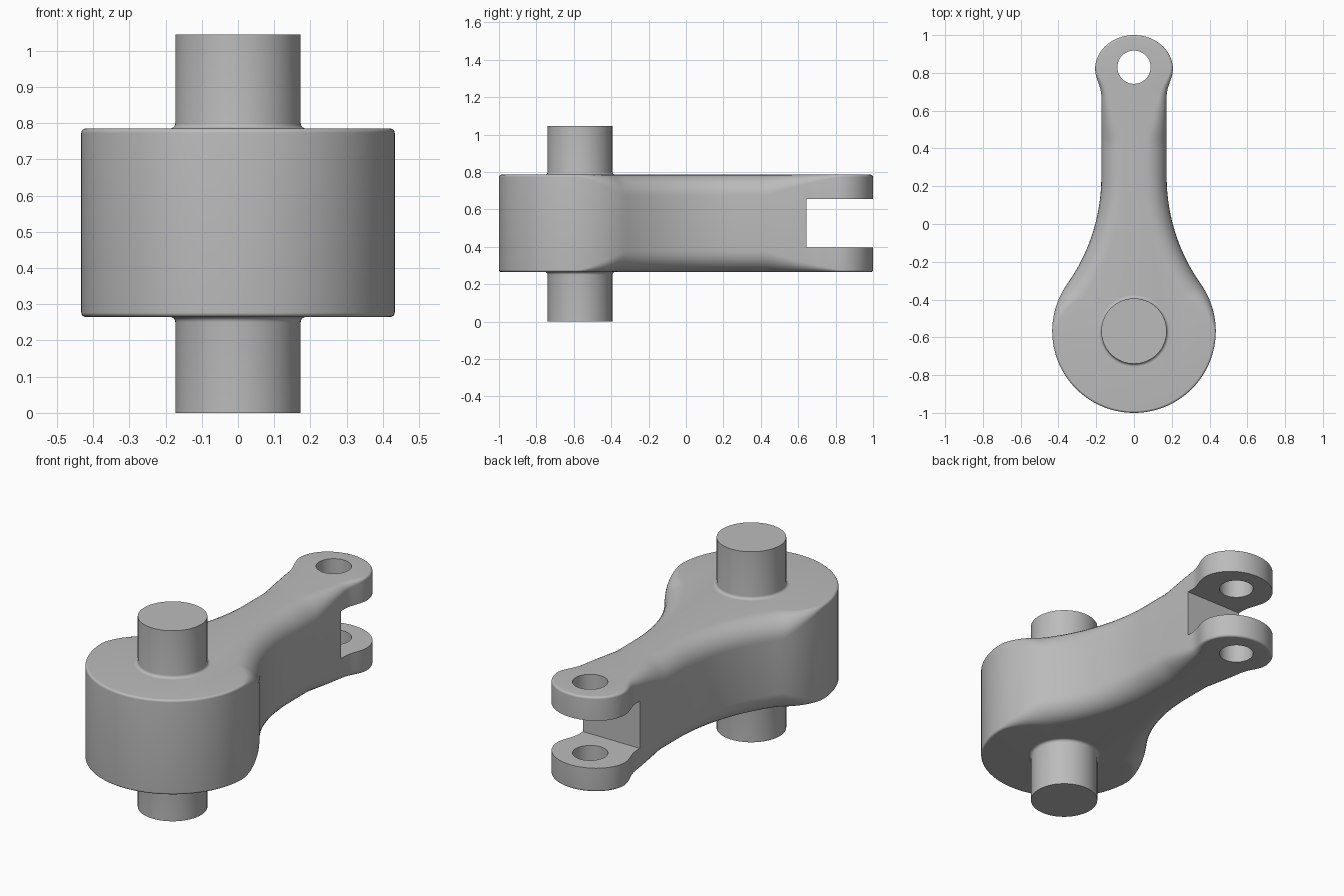
import bpy
import bmesh
from math import sin, cos, pi, sqrt, atan2, radians

cube = bpy.data.objects.get("Cube")
if cube:
    bpy.data.objects.remove(cube)

HEAD_Y, HEAD_R = -0.567, 0.433
ARM_W, EYE_Y, HOLE_R = 0.173, 0.83, 0.088
BOTTOM, TOP, HEIGHT = 0.265, 0.785, 1.045
EDGE = 0.012

steel = bpy.data.materials.new("steel grey")
steel.use_nodes = True
steel.diffuse_color = (0.5, 0.5, 0.5, 1)
steel.node_tree.nodes["Principled BSDF"].inputs["Base Color"].default_value = (0.5, 0.5, 0.5, 1)


def make_object(name, bm):
    bmesh.ops.recalc_face_normals(bm, faces=bm.faces)
    mesh = bpy.data.meshes.new(name)
    bm.to_mesh(mesh)
    bm.free()
    mesh.materials.append(steel)
    obj = bpy.data.objects.new(name, mesh)
    bpy.context.collection.objects.link(obj)
    return obj


def cutter(obj):
    obj.hide_render = True
    obj.hide_viewport = True
    obj.display_type = 'WIRE'
    return obj


def smooth(obj):
    bpy.ops.object.select_all(action='DESELECT')
    obj.select_set(True)
    bpy.context.view_layer.objects.active = obj
    bpy.ops.object.shade_smooth_by_angle(angle=radians(30))


def half_outline():
    """Right half of the link outline: head, flared neck, arm, rounded eye."""
    neck_y = 0.25
    d = neck_y - HEAD_Y
    big = (ARM_W**2 + d**2 - HEAD_R**2) / (2 * (HEAD_R - ARM_W))
    cx = ARM_W + big
    a = atan2(d, cx)
    pts = []
    for i in range(41):
        t = -pi / 2 + (a + pi / 2) * i / 40
        pts.append((HEAD_R * cos(t), HEAD_Y + HEAD_R * sin(t)))
    for i in range(1, 25):
        t = pi + a * (1 - i / 24)
        pts.append((cx + big * cos(t), neck_y + big * sin(t)))
    for i in range(1, 17):
        pts.append((ARM_W, neck_y + 0.43 * i / 16))
    # Eased flare from the arm into the eye
    for i in range(1, 9):
        s = i / 8
        pts.append((ARM_W + 0.033 * s * s * (3 - 2 * s), 0.68 + 0.14 * s))
    for i in range(1, 25):
        t = pi / 2 * i / 24
        pts.append((0.206 * cos(t), 0.82 + 0.18 * sin(t)))
    return pts


def fillet(y):
    """Edge rounding: slight on the head and eye, broad along the arm."""
    rise = min(max((y + 0.57) / 0.24, 0), 1)
    fall = min(max((0.83 - y) / 0.4, 0), 1)
    return EDGE + 0.1 * min(rise ** 1.3, fall ** 1.3)


# Link body: stacked rings sweep the varying edge rounding
right = half_outline()
outline = right + [(-x, y) for x, y in reversed(right[1:-1])]
count = len(outline)
STEPS = 8
bm = bmesh.new()
rings = []
for top in (False, True):
    for k in range(STEPS + 1):
        t = pi / 2 * (k if top else STEPS - k) / STEPS
        ring = []
        for i, (x, y) in enumerate(outline):
            px, py = outline[i - 1]
            nx, ny = outline[(i + 1) % count]
            tx, ty = nx - px, ny - py
            n = sqrt(tx * tx + ty * ty)
            r = fillet(y)
            inset = r * (1 - cos(t))
            drop = r * (1 - sin(t))
            z = TOP - drop if top else BOTTOM + drop
            ring.append(bm.verts.new((x - ty / n * inset, y + tx / n * inset, z)))
        rings.append(ring)
for a, b in zip(rings, rings[1:]):
    for i in range(count):
        j = (i + 1) % count
        bm.faces.new((a[i], a[j], b[j], b[i]))
bm.faces.new(rings[0])
bm.faces.new(rings[-1])
body = make_object("link_body", bm)

# Fork slot and pin hole
bm = bmesh.new()
bmesh.ops.create_cube(bm, size=1)
bmesh.ops.scale(bm, vec=(1, 0.6, 0.26), verts=bm.verts)
bmesh.ops.translate(bm, vec=(0, 0.945, 0.525), verts=bm.verts)
slot = cutter(make_object("slot_cutter", bm))

bm = bmesh.new()
bmesh.ops.create_cone(bm, cap_ends=True, segments=64, radius1=HOLE_R, radius2=HOLE_R, depth=1)
bmesh.ops.translate(bm, vec=(0, EYE_Y, 0.525), verts=bm.verts)
hole = cutter(make_object("hole_cutter", bm))

for tool in (slot, hole):
    mod = body.modifiers.new(tool.name, 'BOOLEAN')
    mod.operation = 'DIFFERENCE'
    mod.solver = 'EXACT'
    mod.object = tool
    bpy.context.view_layer.objects.active = body
    bpy.ops.object.modifier_apply(modifier=mod.name)
for tool in (slot, hole):
    bpy.data.objects.remove(tool)
smooth(body)


# Pivot shaft, with a small root fillet where it meets each face
def shaft(name, face_z, end_z):
    s = 1 if end_z > face_z else -1
    flare = 0.015
    profile = [(ARM_W + flare, face_z - s * 0.02)]
    for k in range(6):
        t = pi / 2 * k / 5
        profile.append((ARM_W + flare * (1 - sin(t)), face_z + s * flare * (1 - cos(t))))
    profile.append((ARM_W, end_z))
    bm = bmesh.new()
    seg = 72
    loops = [[bm.verts.new((r * cos(2 * pi * i / seg), HEAD_Y + r * sin(2 * pi * i / seg), z))
              for i in range(seg)] for r, z in profile]
    for a, b in zip(loops, loops[1:]):
        for i in range(seg):
            j = (i + 1) % seg
            bm.faces.new((a[i], a[j], b[j], b[i]))
    bm.faces.new(loops[0])
    bm.faces.new(loops[-1])
    smooth(make_object(name, bm))


shaft("upper_shaft", TOP, HEIGHT)
shaft("lower_shaft", BOTTOM, 0)
